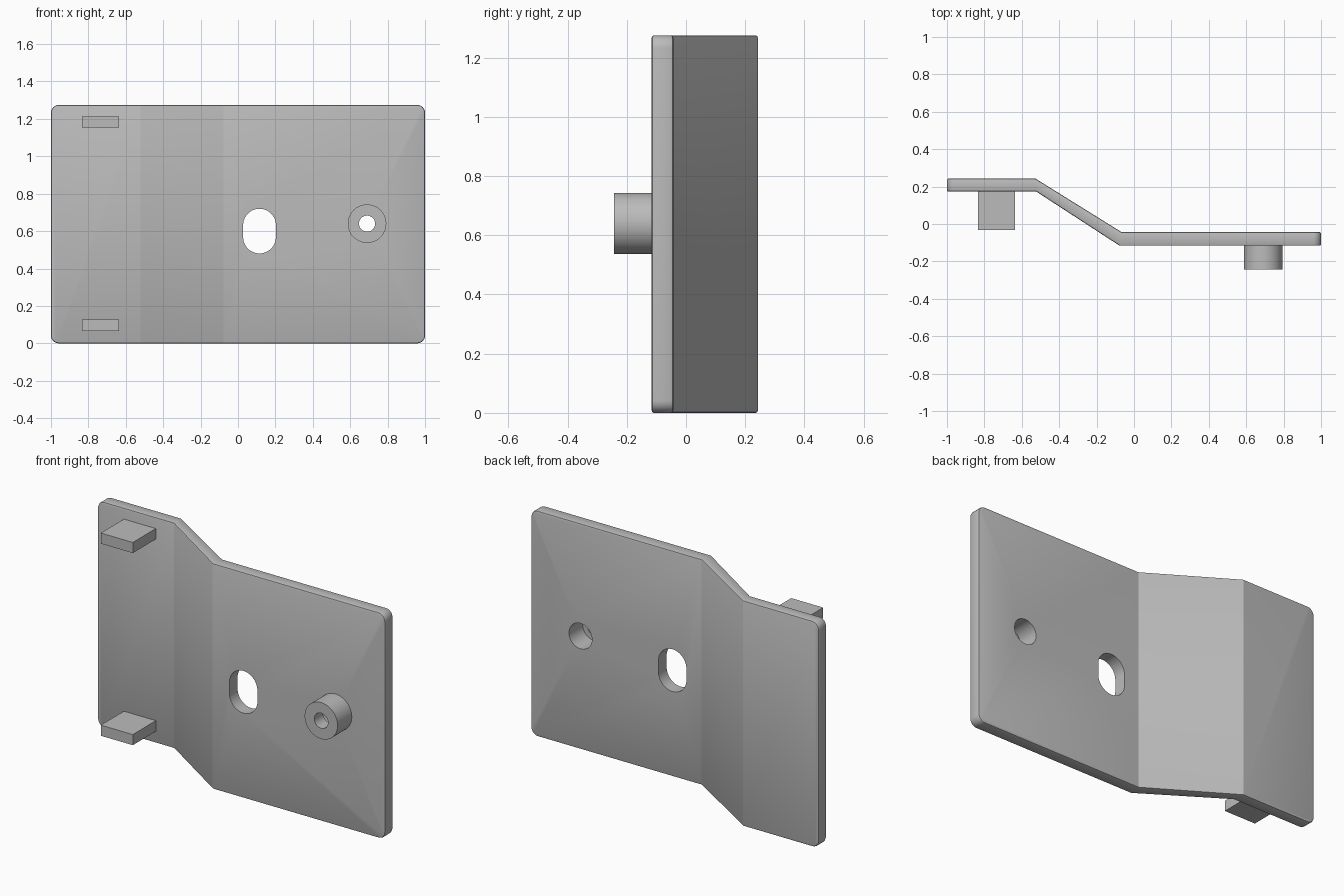
import bpy, bmesh, math
from mathutils import Vector

if "Cube" in bpy.data.objects:
    bpy.data.objects.remove(bpy.data.objects["Cube"])

H = 1.275                      # plate height
BACK, FRONT = -0.043, -0.116   # faces of the main flange

gray = bpy.data.materials.new("plain gray")
gray.diffuse_color = (0.5, 0.5, 0.5, 1)
gray.use_nodes = True
gray.node_tree.nodes["Principled BSDF"].inputs["Base Color"].default_value = gray.diffuse_color


def prism(name, pts, direction):
    """Extrude a closed polygon along a vector."""
    bm = bmesh.new()
    face = bm.faces.new([bm.verts.new(p) for p in pts])
    ext = bmesh.ops.extrude_face_region(bm, geom=[face])
    verts = [g for g in ext["geom"] if isinstance(g, bmesh.types.BMVert)]
    bmesh.ops.translate(bm, verts=verts, vec=direction)
    bmesh.ops.recalc_face_normals(bm, faces=bm.faces)
    me = bpy.data.meshes.new(name)
    bm.to_mesh(me)
    bm.free()
    ob = bpy.data.objects.new(name, me)
    bpy.context.collection.objects.link(ob)
    me.materials.append(gray)
    return ob


def stadium(name, x, z, r, straight, y0, y1, n=48):
    """Round or slotted bar along y; straight is the half length of its sides."""
    pts = []
    for i in range(n + 2):
        top = i <= n // 2
        a = 2 * math.pi * (i if top else i - 1) / n
        if not straight and i in (n // 2 + 1, n + 1):
            continue
        pts.append((x + r * math.cos(a), y0,
                    z + r * math.sin(a) + (straight if top else -straight)))
    return prism(name, pts, (0, y1 - y0, 0))


def apply_modifiers(ob):
    bpy.context.view_layer.objects.active = ob
    for m in list(ob.modifiers):
        bpy.ops.object.modifier_apply(modifier=m.name)


def cut(ob, cutters):
    for c in cutters:
        m = ob.modifiers.new("cut", "BOOLEAN")
        m.operation, m.solver, m.object = "DIFFERENCE", "EXACT", c
    apply_modifiers(ob)


# Bent plate: joggled profile extruded upward
profile = [(-1, 0.243), (-0.527, 0.243), (-0.067, BACK), (1, BACK),
           (1, FRONT), (-0.077, FRONT), (-0.522, 0.173), (-1, 0.173)]
plate = prism("bent_plate", [(x, y, 0) for x, y in profile], (0, 0, H))

# Rounded outer corners
bm = bmesh.new()
bm.from_mesh(plate.data)
corners = []
for e in bm.edges:
    d = e.verts[0].co - e.verts[1].co
    if abs(d.x) < 1e-5 and abs(d.z) < 1e-5:
        corners.append(e)
bmesh.ops.bevel(bm, geom=corners, offset=0.042, segments=6, profile=0.5,
                affect="EDGES", clamp_overlap=True)
bm.to_mesh(plate.data)
bm.free()

# Softened rim
rim = plate.modifiers.new("rim", "BEVEL")
rim.width, rim.segments = 0.008, 2
rim.limit_method, rim.angle_limit = "ANGLE", math.radians(50)
apply_modifiers(plate)

# Boss on the front, with a stepped hole from the back
BX, BZ = 0.69, 0.64
boss = stadium("boss", BX, BZ, 0.103, 0, FRONT + 0.02, -0.243)
slot = stadium("slot_cutter", 0.115, 0.60, 0.0875, 0.032, -0.3, 0.1)
bore = stadium("bore_cutter", BX, BZ, 0.072, 0, -0.165, 0.1)
hole = stadium("hole_cutter", BX, BZ, 0.043, 0, -0.35, 0.1)
cut(plate, [slot, bore])
cut(boss, [bore, hole])
for c in (slot, bore, hole):
    bpy.data.objects.remove(c)

# Two locating tabs on the rear flange
tabs = []
for name, z in (("lower_tab", 0.067), ("upper_tab", 1.153)):
    ring = [(-0.835, 0.18, z), (-0.635, 0.18, z), (-0.635, -0.033, z), (-0.835, -0.033, z)]
    tabs.append(prism(name, ring, (0, 0, 0.06)))

# Smooth round surfaces, keep bends and edges sharp
for ob in bpy.context.scene.objects:
    ob.select_set(ob in (plate, boss))
bpy.context.view_layer.objects.active = plate
bpy.ops.object.shade_smooth_by_angle(angle=math.radians(28))
